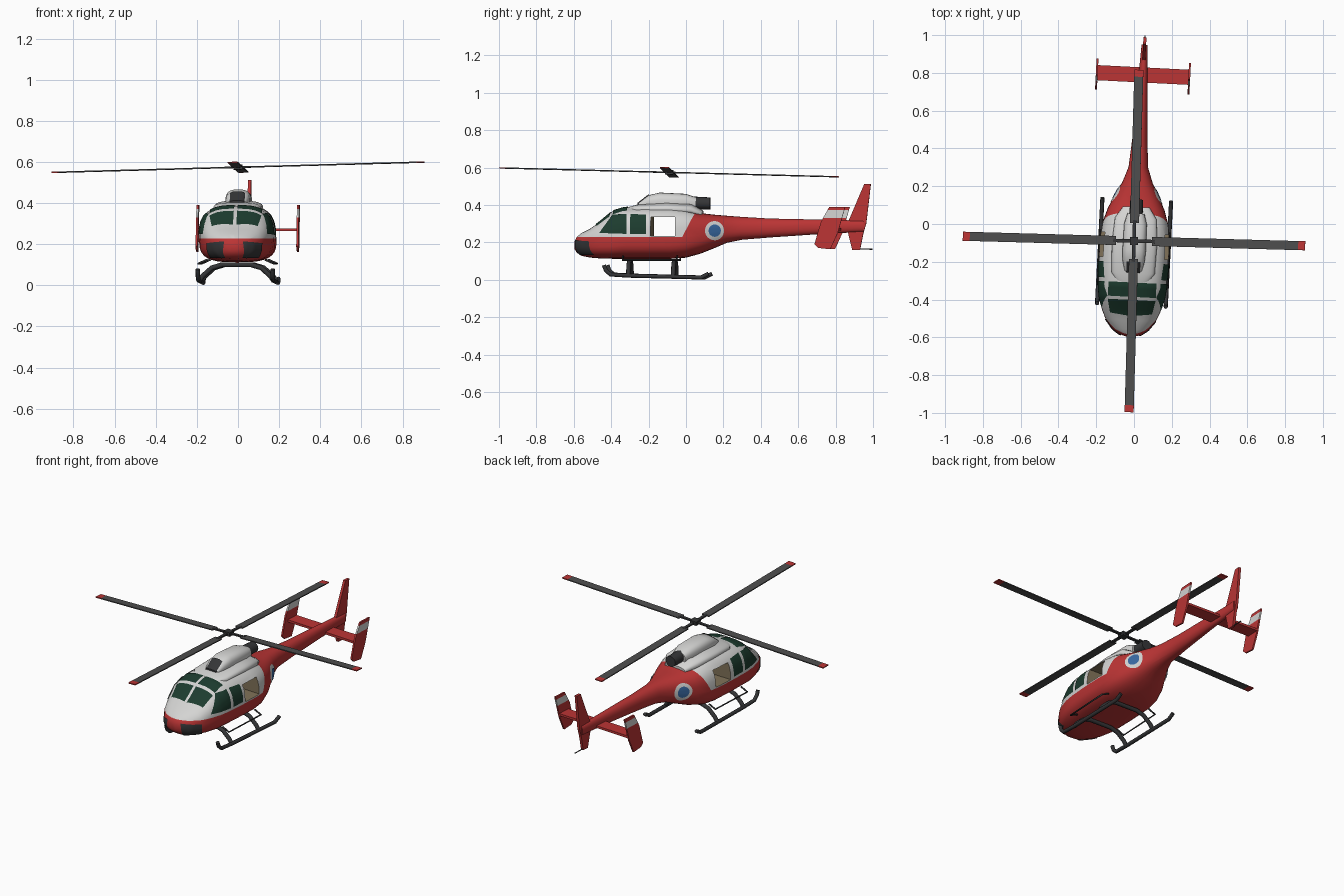
import bpy, bmesh, math
from mathutils import Vector, Matrix
from mathutils.bvhtree import BVHTree

cube = bpy.data.objects.get("Cube")
if cube:
    bpy.data.objects.remove(cube, do_unlink=True)


def material(name, *rgb):
    m = bpy.data.materials.new(name)
    m.use_nodes = True
    m.diffuse_color = (*rgb, 1)
    m.node_tree.nodes["Principled BSDF"].inputs["Base Color"].default_value = (*rgb, 1)
    return m


RED = material("red paint", .50, .035, .035)
WHITE = material("white paint", .66, .66, .65)
GLASS = material("dark green glass", .012, .045, .028)
BLADE = material("blade grey", .075, .075, .075)
DARK = material("dark metal", .035, .036, .038)
BLUE = material("blue", .04, .14, .36)
TAN = material("tan interior", .22, .17, .10)
body_parts = []


def finish(name, bm, mats, rule=None, smooth=True, recalc=True):
    if recalc:
        bmesh.ops.recalc_face_normals(bm, faces=bm.faces)
    if rule:
        for f in bm.faces:
            f.material_index = rule(f.calc_center_median())
    me = bpy.data.meshes.new(name)
    bm.to_mesh(me)
    bm.free()
    ob = bpy.data.objects.new(name, me)
    bpy.context.collection.objects.link(ob)
    for m in mats:
        me.materials.append(m)
    if smooth:
        bpy.ops.object.select_all(action='DESELECT')
        bpy.context.view_layer.objects.active = ob
        ob.select_set(True)
        bpy.ops.object.shade_smooth_by_angle(angle=math.radians(40))
    body_parts.append(ob)
    return ob


def loft(sections, n=32):
    """Skin superellipse rings given as y, half width, bottom, middle, top, exponent."""
    bm = bmesh.new()
    rings = []
    for y, w, zb, zm, zt, e in sections:
        ring = []
        for i in range(n):
            a = 2 * math.pi * i / n
            c, s = math.cos(a), math.sin(a)
            x = w * math.copysign(abs(c) ** (2 / e), c)
            z = zm + ((zt - zm) if s > 0 else (zb - zm)) * abs(s) ** (2 / e) * (1 if abs(s) > 1e-6 else 0)
            ring.append(bm.verts.new((x, y, z)))
        rings.append(ring)
    for a, b in zip(rings, rings[1:]):
        for i in range(n):
            j = (i + 1) % n
            bm.faces.new((a[i], a[j], b[j], b[i]))
    bm.faces.new(rings[0])
    bm.faces.new(rings[-1])
    return bm


def cut(bm, co, no):
    bmesh.ops.bisect_plane(bm, geom=bm.verts[:] + bm.edges[:] + bm.faces[:], plane_co=co, plane_no=no)


def box(name, lo, hi, mat):
    bm = bmesh.new()
    lo, hi = Vector(lo), Vector(hi)
    bmesh.ops.create_cube(bm, size=1, matrix=Matrix.Translation((lo + hi) / 2) @ Matrix.Diagonal((*(hi - lo), 1)))
    return finish(name, bm, [mat], smooth=False)


def plate(name, outline, x, thick, mats, rule=None, bands=()):
    bm = bmesh.new()
    f = bm.faces.new([bm.verts.new((x - thick / 2, y, z)) for y, z in outline])
    r = bmesh.ops.extrude_face_region(bm, geom=[f])
    bmesh.ops.translate(bm, vec=(thick, 0, 0), verts=[v for v in r["geom"] if isinstance(v, bmesh.types.BMVert)])
    for z in bands:
        cut(bm, (0, 0, z), (0, 0, 1))
    return finish(name, bm, mats, rule, smooth=False)


def tube(name, points, radius, mat):
    cu = bpy.data.curves.new(name, 'CURVE')
    cu.dimensions = '3D'
    cu.bevel_depth, cu.bevel_resolution, cu.use_fill_caps = radius, 2, True
    sp = cu.splines.new('POLY')
    sp.points.add(len(points) - 1)
    for p, co in zip(sp.points, points):
        p.co = (*co, 1)
    cu.materials.append(mat)
    ob = bpy.data.objects.new(name, cu)
    bpy.context.collection.objects.link(ob)
    body_parts.append(ob)


# Fuselage with tail boom
hull = loft([(-.597, .02, .165, .185, .205, 2), (-.585, .06, .145, .19, .228, 2.2),
             (-.56, .095, .128, .19, .25, 2.4), (-.51, .133, .118, .2, .275, 2.7),
             (-.46, .155, .114, .205, .31, 2.9), (-.39, .174, .112, .21, .368, 3),
             (-.33, .181, .112, .22, .386, 3), (-.22, .185, .112, .22, .391, 3),
             (-.08, .184, .112, .22, .39, 3), (.0, .175, .118, .225, .38, 3),
             (.08, .15, .14, .235, .356, 2.8), (.15, .115, .168, .25, .348, 2.6),
             (.22, .08, .198, .262, .342, 2.4), (.3, .052, .214, .27, .336, 2.2),
             (.45, .04, .226, .275, .327, 2.2), (.7, .028, .243, .28, .322, 2.2),
             (.95, .016, .256, .285, .316, 2.2)])
SPLIT, SLANT = .228, Vector((0, 1, -.5))
cut(hull, (0, 0, SPLIT), (0, 0, 1))
cut(hull, (0, -.01, .23), SLANT)
bmesh.ops.recalc_face_normals(hull, faces=hull.faces)
bvh = BVHTree.FromBMesh(hull)
fuselage = finish("fuselage", hull, [RED, WHITE, TAN],
                  lambda c: int(c.z > SPLIT and (c - Vector((0, -.01, .23))).dot(SLANT) < 0))

# Open cabin doorway running through both sides
cutter = box("doorway_cutter", (-.3, -.18, .235), (.3, -.05, .335), TAN)
cutter.hide_render = True
bpy.context.view_layer.objects.active = fuselage
mod = fuselage.modifiers.new("doorway", 'BOOLEAN')
mod.operation, mod.solver, mod.object = 'DIFFERENCE', 'EXACT', cutter
bpy.ops.object.modifier_apply(modifier=mod.name)
body_parts.remove(cutter)
bpy.data.objects.remove(cutter, do_unlink=True)
for p in fuselage.data.polygons:
    c = p.center
    if abs(c.x) < .1 and -.185 < c.y < -.045 and .23 < c.z < .34:
        p.material_index = 2


def drape(name, corners, direction, mat, lift=.004, disc=False, n=10):
    """Lay a thin patch on the hull, mirrored to both sides."""
    bm = bmesh.new()
    q = [Vector(c) for c in corners]
    for side in (1, -1):
        flip = Vector((side, 1, 1))
        d = Vector(direction).normalized() * flip
        grid = []
        for i in range(n + 1):
            for j in range(n + 1):
                u, v = i / n, j / n
                if disc:
                    a, b = 2 * u - 1, 2 * v - 1
                    u, v = (a * math.sqrt(1 - b * b / 2) + 1) / 2, (b * math.sqrt(1 - a * a / 2) + 1) / 2
                p = q[0].lerp(q[1], u).lerp(q[3].lerp(q[2], u), v) * flip
                hit, no, _, _ = bvh.ray_cast(p - d * .4, d)
                if hit is None:
                    hit, no, _, _ = bvh.find_nearest(p)
                grid.append(bm.verts.new(hit + no * lift))
        for i in range(n):
            for j in range(n):
                k = i * (n + 1) + j
                f = bm.faces.new((grid[k], grid[k + 1], grid[k + n + 2], grid[k + n + 1]))
                f.normal_update()
                if f.normal.dot(d) > 0:
                    f.normal_flip()
    return finish(name, bm, [mat], recalc=False)


# Windows and roundels
X, DOWN = (-1, 0, 0), (0, 0, -1)
drape("windshield", [(.008, -.485, .3), (.11, -.472, .3), (.125, -.40, .3), (.008, -.40, .3)], DOWN, GLASS)
drape("roof_windows", [(.008, -.385, .4), (.125, -.385, .4), (.125, -.31, .4), (.008, -.31, .4)], DOWN, GLASS)
drape("cockpit_side_windows", [(.18, -.455, .25), (.18, -.31, .245), (.18, -.31, .35), (.18, -.385, .345)], X, GLASS)
drape("door_windows", [(.18, -.29, .245), (.18, -.205, .245), (.18, -.205, .345), (.18, -.29, .35)], X, GLASS)
drape("chin_windows", [(.05, -.58, .135), (.13, -.51, .135), (.13, -.505, .205), (.04, -.58, .212)],
      (-.5, .85, 0), DARK)
for name, r, mat, lift in (("roundel_rings", .05, WHITE, .003), ("roundel_centres", .032, BLUE, .006)):
    drape(name, [(.12, .157 + a * r, .262 + b * r) for a, b in ((-1, -1), (1, -1), (1, 1), (-1, 1))],
          X, mat, lift, True)

# Engine housing, intake and exhaust
finish("roof_fairing", loft([(-.31, .08, .36, .37, .388, 2.5), (-.26, .115, .36, .375, .402, 2.8),
                             (-.1, .12, .36, .375, .412, 2.8), (.03, .11, .35, .37, .405, 2.8),
                             (.09, .07, .33, .35, .37, 2.5)]), [WHITE])
finish("engine_cowling", loft([(-.25, .045, .38, .395, .415, 2.6), (-.2, .058, .38, .41, .452, 2.8),
                               (-.14, .062, .38, .41, .466, 2.8), (.0, .06, .38, .41, .459, 2.8),
                               (.055, .045, .37, .405, .44, 2.5)]), [WHITE])
finish("engine_intake", loft([(-.258, .036, .388, .4, .412, 3), (-.2, .044, .39, .42, .457, 3)]), [DARK])
finish("exhaust_pipe", loft([(.02, .036, .376, .411, .446, 2), (.13, .034, .376, .408, .44, 2)], 16), [DARK])

# Tail surfaces
plate("tail_fin", [(.855, .29), (.875, .325), (.955, .513), (.99, .513), (.965, .3), (.95, .25),
                   (.932, .16), (.89, .16), (.868, .25)], 0, .016, [RED])
box("tailplane", (-.245, .75, .263), (.245, .83, .277), RED)
for side, s in (("left", 1), ("right", -1)):
    plate(side + "_end_plate", [(.70, .19), (.72, .17), (.785, .163), (.825, .25), (.865, .39), (.78, .39), (.735, .31)],
          s * .245, .01, [RED, WHITE], lambda c: int(.33 < c.z < .372), (.33, .372))
tube("tail_guard", [(0, .91, .165), (0, .998, .163)], .003, DARK)

# Landing skids
for side, s in (("left", 1), ("right", -1)):
    tube(side + "_skid", [(s * .182, y, z) for y, z in
                          ((-.43, .078), (-.42, .05), (-.395, .028), (-.3, .022), (.09, .012), (.13, .032))], .011, DARK)
    tube(side + "_step", [(s * x, y, z) for x, y, z in
                          ((.14, -.33, .125), (.185, -.33, .105), (.185, -.04, .105), (.14, -.04, .125))], .005, DARK)
for name, y in (("front_cross_tube", -.3), ("rear_cross_tube", -.06)):
    half = [(.182, .02), (.165, .045), (.12, .085), (.07, .1)]
    tube(name, [(-x, y, z) for x, z in half] + [(x, y, z) for x, z in half[::-1]], .012, DARK)

# Turn the whole airframe slightly
turn = Matrix.Translation((.008, 0, 0)) @ Matrix.Rotation(math.radians(-2.9), 4, 'Z')
for ob in body_parts:
    ob.data.transform(turn)

# Main rotor: four flat blades with red tips, tilted as one disc
tilt = Matrix.Translation((0, -.09, .574)) @ Matrix.Rotation(-.027, 4, 'Y') @ Matrix.Rotation(-.027, 4, 'X')
for i in range(4):
    spin = tilt @ Matrix.Rotation(math.radians(90 * i - 1.6), 4, 'Z')
    for name, lo, hi, mat in (("rotor_arm", (0, -.009, -.004), (.11, .009, .004), DARK),
                              ("rotor_blade", (.095, -.024, -.003), (.87, .024, .003), BLADE),
                              ("blade_tip", (.87, -.024, -.003), (.907, .024, .003), RED)):
        box(f"{name}_{i + 1}", lo, hi, mat).data.transform(spin)
box("rotor_hub", (-.022, -.022, -.012), (.022, .022, .012), DARK).data.transform(tilt)
